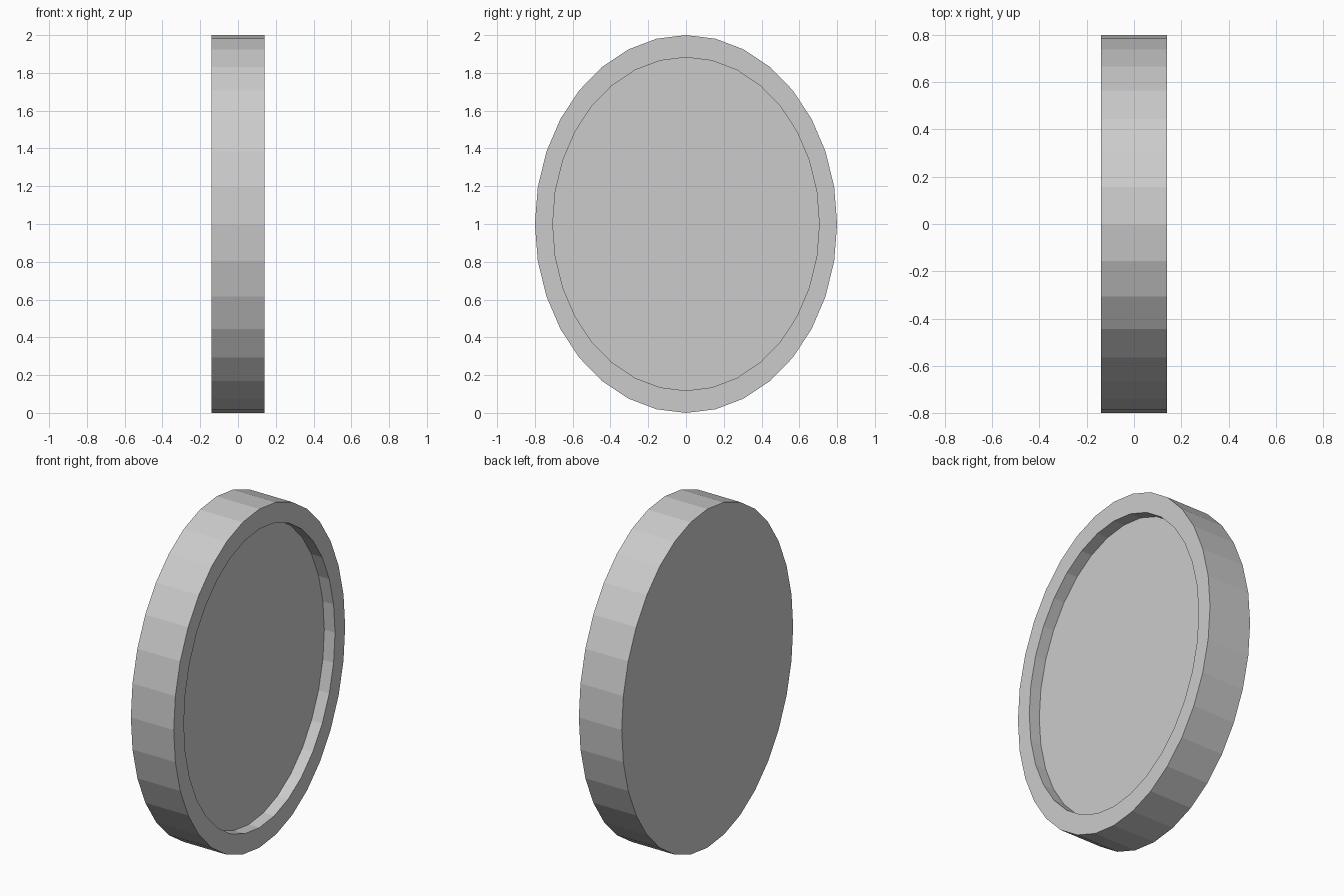
import bpy, bmesh
from math import sin, cos, pi

if "Cube" in bpy.data.objects:
    bpy.data.objects.remove(bpy.data.objects["Cube"])

SIDES = 32
RY, RZ = 0.8, 1.0      # outer half-width and half-height
HALF = 0.14            # half thickness
INNER = 0.882          # recess size relative to the outline
DEPTH = 0.07           # recess depth

bm = bmesh.new()


def ring(x, scale):
    """Oval loop of vertices in the y-z plane at the given x."""
    return [bm.verts.new((x, RY * scale * cos(2 * pi * i / SIDES),
                          1 + RZ * scale * sin(2 * pi * i / SIDES)))
            for i in range(SIDES)]


# Profile: back edge, front edge, rim lip, recess floor
loops = [ring(-HALF, 1), ring(HALF, 1), ring(HALF, INNER), ring(HALF - DEPTH, INNER)]
for a, b in zip(loops, loops[1:]):
    for i in range(SIDES):
        j = (i + 1) % SIDES
        bm.faces.new((a[i], a[j], b[j], b[i]))

# Flat back and recess floor
bm.faces.new(loops[0][::-1])
bm.faces.new(loops[-1])
bmesh.ops.recalc_face_normals(bm, faces=bm.faces)

mesh = bpy.data.meshes.new("oval_rimmed_disc")
bm.to_mesh(mesh)
bm.free()
bpy.context.collection.objects.link(bpy.data.objects.new("oval_rimmed_disc", mesh))
